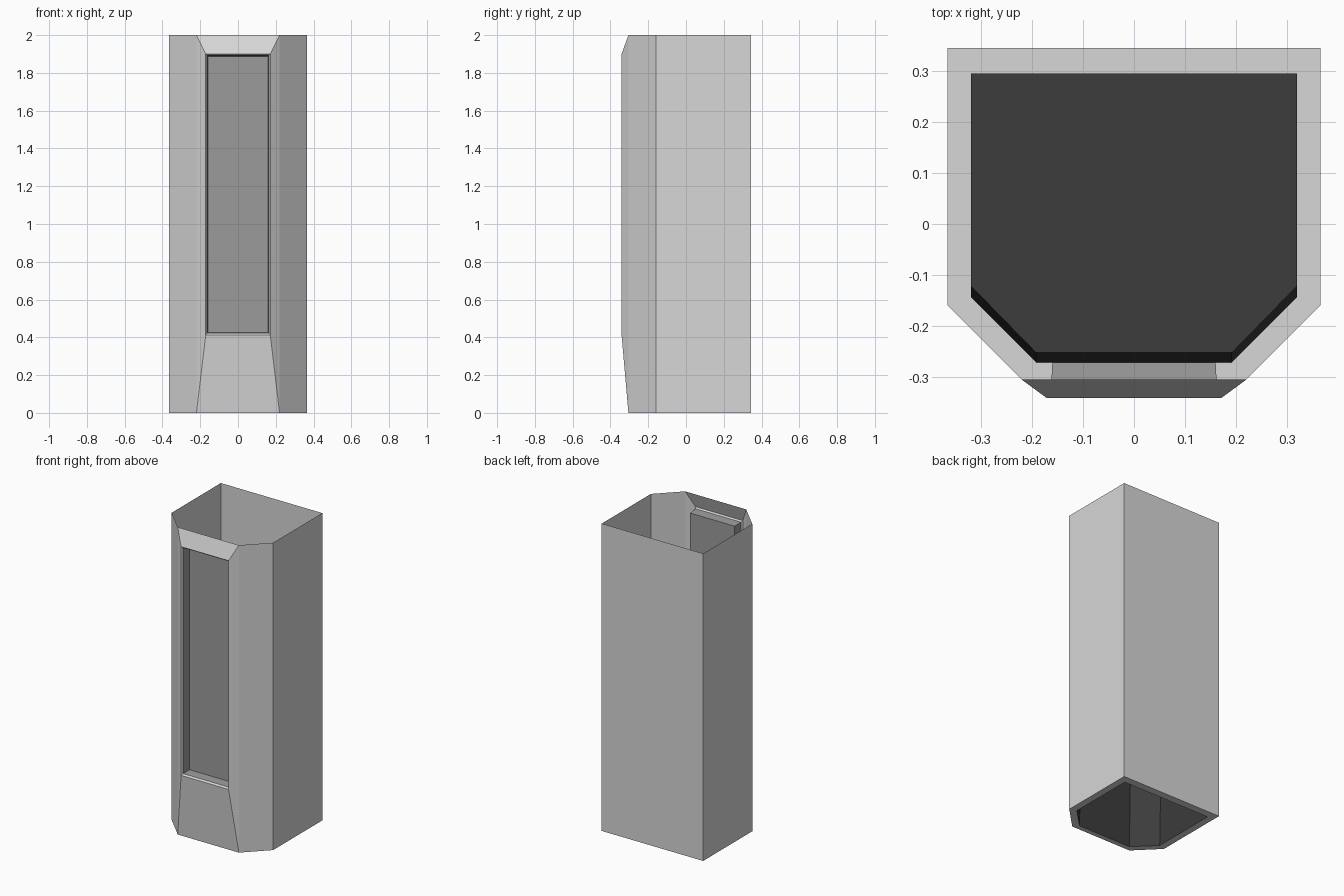
import bpy
import bmesh

if "Cube" in bpy.data.objects:
    bpy.data.objects.remove(bpy.data.objects["Cube"])


def material(name, value):
    m = bpy.data.materials.new(name)
    m.diffuse_color = (value, value, value, 1)
    m.use_nodes = True
    m.node_tree.nodes["Principled BSDF"].inputs["Base Color"].default_value = m.diffuse_color
    return m


light_grey = material("light_grey", 0.68)
mid_grey = material("mid_grey", 0.33)
near_black = material("near_black", 0.045)


def loft(name, mat, strips, cap=False):
    """Bridge each list of loops in order; skip holds edge indices left open."""
    bm = bmesh.new()
    for loops, skip in strips:
        rings = [[bm.verts.new(p) for p in loop] for loop in loops]
        n = len(rings[0])
        for a, b in zip(rings, rings[1:]):
            for i in range(n):
                if i not in skip:
                    j = (i + 1) % n
                    bm.faces.new((a[i], a[j], b[j], b[i]))
    if cap:
        bm.faces.new(rings[-1])
    bmesh.ops.remove_doubles(bm, verts=bm.verts[:], dist=1e-5)
    me = bpy.data.meshes.new(name)
    bm.to_mesh(me)
    bm.free()
    me.materials.append(mat)
    ob = bpy.data.objects.new(name, me)
    bpy.context.collection.objects.link(ob)
    return ob


def plan(w, back, shoulder, nose_w, nose, z):
    """Six-sided plan with chamfered front corners, counter-clockwise."""
    return [(w, back, z), (-w, back, z), (-w, shoulder, z),
            (-nose_w, nose, z), (nose_w, nose, z), (w, shoulder, z)]


def front_rect(w, y, z0, z1):
    return [(-w, y, z0), (w, y, z0), (w, y, z1), (-w, y, z1)]


# Outer casing: thin walls, bottom flange and bulging front frame
base = plan(0.365, 0.345, -0.16, 0.22, -0.305, 0)
top = plan(0.365, 0.345, -0.16, 0.22, -0.305, 2)
hole = plan(0.319, 0.295, -0.144, 0.192, -0.271, 0)
lip = front_rect(0.163, -0.332, 0.422, 1.892)
loft("casing", light_grey, [
    ([base, top], {3}),
    ([hole, base], set()),
    ([front_rect(0.22, -0.305, 0, 2), front_rect(0.171, -0.341, 0.412, 1.9), lip], set()),
])

# Recessed window panel behind the frame
loft("window_recess", mid_grey,
     [([lip, front_rect(0.16, -0.271, 0.425, 1.888)], set())], cap=True)

# Dark inner core, open below, leaning back slightly at the front
loft("inner_core", near_black,
     [([hole, plan(0.319, 0.295, -0.122, 0.192, -0.252, 1.0)], set())], cap=True)
